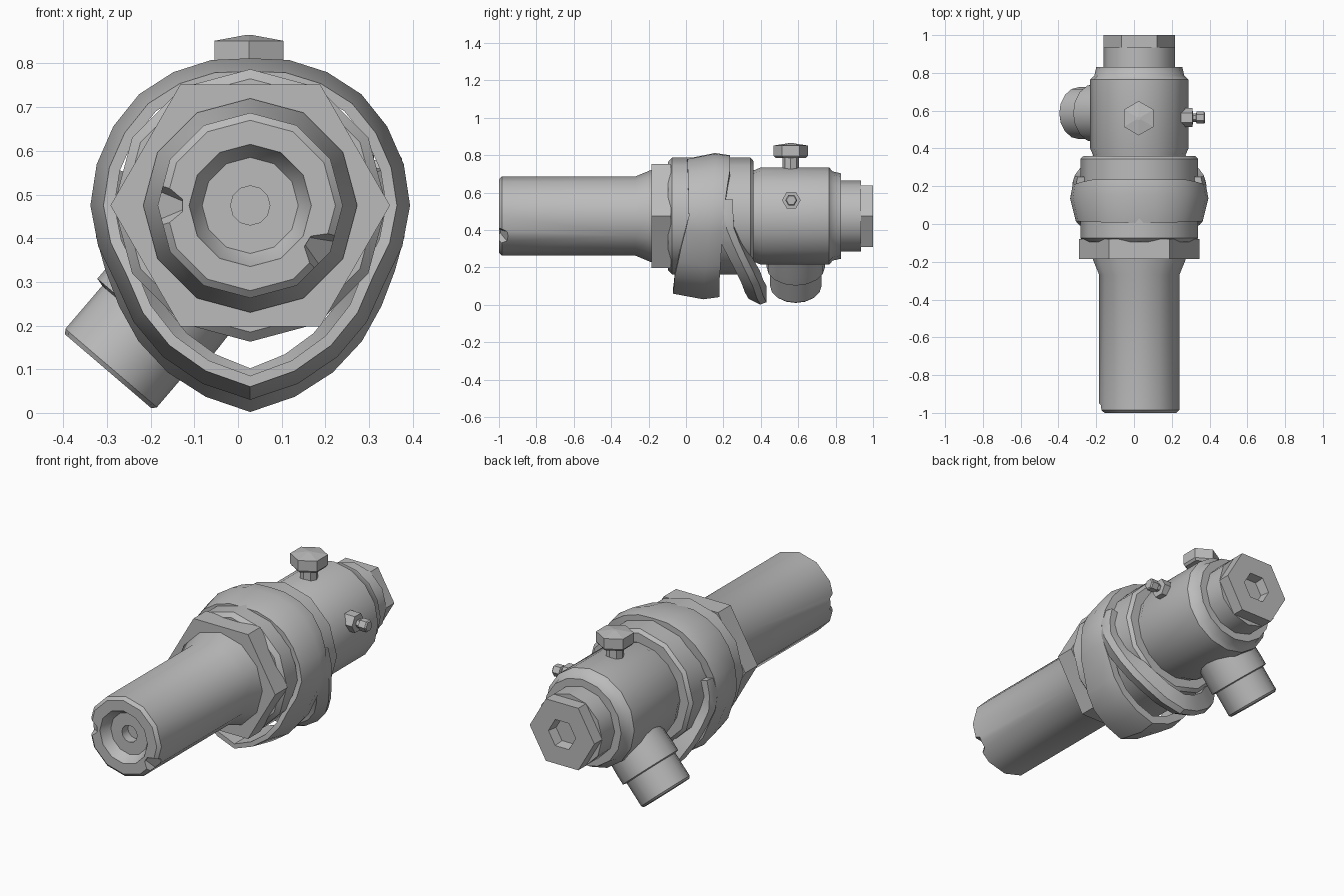
import bpy, bmesh, math
from mathutils import Vector, Matrix

old = bpy.data.objects.get("Cube")
if old:
    bpy.data.objects.remove(old, do_unlink=True)

CENTRE = Vector((0.028, 0, 0.475))

metal = bpy.data.materials.new("plain_grey_metal")
metal.use_nodes = True
metal.diffuse_color = (0.5, 0.5, 0.5, 1)
for node in metal.node_tree.nodes:
    if node.type == 'BSDF_PRINCIPLED':
        node.inputs["Base Color"].default_value = (0.5, 0.5, 0.5, 1)


def finish(name, bm):
    bmesh.ops.recalc_face_normals(bm, faces=bm.faces)
    mesh = bpy.data.meshes.new(name)
    bm.to_mesh(mesh)
    bm.free()
    mesh.materials.append(metal)
    obj = bpy.data.objects.new(name, mesh)
    bpy.context.collection.objects.link(obj)
    return obj


def smooth(obj, degrees=35):
    bpy.ops.object.select_all(action='DESELECT')
    obj.select_set(True)
    bpy.context.view_layer.objects.active = obj
    bpy.ops.object.shade_smooth_by_angle(angle=math.radians(degrees))


def bridge(bm, rings, closed=False):
    count = len(rings[0])
    pairs = list(zip(rings, rings[1:])) + ([(rings[-1], rings[0])] if closed else [])
    for a, b in pairs:
        for i in range(count):
            j = (i + 1) % count
            bm.faces.new((a[i], a[j], b[j], b[i]))
    if not closed:
        bm.faces.new(rings[0])
        bm.faces.new(rings[-1])


def turned(name, profile, sides, axis=(0, 1, 0), origin=CENTRE, spin=0.0):
    """Solid of (distance, radius) points along an axis; spin in sides."""
    axis = Vector(axis).normalized()
    up = Vector((0, 0, 1)) if abs(axis.z) < 0.9 else Vector((0, 1, 0))
    side = up.cross(axis).normalized()
    up = axis.cross(side)
    bm = bmesh.new()
    rings = []
    for d, r in profile:
        ring = []
        for i in range(sides):
            a = math.tau * (i + spin) / sides
            ring.append(bm.verts.new(origin + axis * d + (up * math.cos(a) + side * math.sin(a)) * r))
        rings.append(ring)
    bridge(bm, rings)
    return finish(name, bm)


def strap(name, stations, start, end, steps, inner):
    """Band swept round the main axis; stations are (angle, front, back, radius)."""
    bm = bmesh.new()
    closed = end - start >= 360
    rings = []
    for k in range(steps if closed else steps + 1):
        angle = start + (end - start) * k / steps
        fold = min(angle, 360 - angle)
        for lo, hi in zip(stations, stations[1:]):
            if fold <= hi[0] + 1e-6:
                break
        t = (fold - lo[0]) / (hi[0] - lo[0])
        y0, y1, r = (p + (q - p) * t for p, q in zip(lo[1:], hi[1:]))
        low = max(0.29, r - inner)
        a = math.radians(angle)
        out = Vector((math.sin(a), 0, math.cos(a)))
        section = ((y0, low), (y0, r - 0.03), (y0 + 0.65 * (y1 - y0), r), (y1, r - 0.012), (y1, low))
        rings.append([bm.verts.new(CENTRE + out * d + Vector((0, y, 0))) for y, d in section])
    bridge(bm, rings, closed)
    smooth(finish(name, bm))


# Long front tube with its socket and two edge notches
tube = turned("front_tube", [
    (-0.9, 0.045), (-0.95, 0.045), (-0.95, 0.11), (-0.99, 0.137), (-1, 0.14),
    (-1, 0.195), (-0.985, 0.212), (-0.27, 0.212), (-0.19, 0.245), (-0.17, 0.245)], 12)
for angle in (-32, 180):
    a = math.radians(angle)
    out = Vector((math.cos(a), 0, math.sin(a)))
    cutter = turned("notch_cutter", [(0.155, 0.02), (0.25, 0.1)], 6, out, CENTRE + Vector((0, -1.01, 0)))
    cutter.hide_render = True
    mod = tube.modifiers.new("notch", 'BOOLEAN')
    mod.operation = 'DIFFERENCE'
    mod.solver = 'EXACT'
    mod.object = cutter
    bpy.context.view_layer.objects.active = tube
    bpy.ops.object.modifier_apply(modifier=mod.name)
    bpy.data.objects.remove(cutter, do_unlink=True)
smooth(tube)

# Hex nut and large collar
smooth(turned("hex_nut", [(-0.185, 0.32), (-0.08, 0.32)], 6, spin=0.5))
smooth(turned("collar", [(-0.095, 0.29), (-0.075, 0.312), (0.345, 0.312), (0.36, 0.295)], 12))

# Rear body with stepped neck and hex end cap
smooth(turned("rear_body", [
    (0.34, 0.245), (0.365, 0.245), (0.4, 0.26), (0.765, 0.26), (0.785, 0.238), (0.83, 0.228)], 16))
smooth(turned("rear_neck", [(0.82, 0.19), (0.935, 0.19)], 12))
smooth(turned("end_cap", [(0.92, 0.19), (1, 0.19), (1, 0.08), (0.95, 0.07)], 6, spin=0.5))

# Teardrop strap and its slanting rear branch
strap("front_strap", [
    (0, 0.005, 0.235, 0.337), (45, 0.01, 0.235, 0.36), (90, 0.015, 0.2, 0.366),
    (120, -0.025, 0.19, 0.355), (150, -0.06, 0.18, 0.40), (180, -0.07, 0.18, 0.445)], 0, 360, 24, 0.055)
strap("rear_strap", [
    (75, 0.08, 0.25, 0.35), (100, 0.14, 0.255, 0.36), (120, 0.2, 0.3, 0.365),
    (150, 0.29, 0.39, 0.42), (180, 0.335, 0.43, 0.473)], 75, 285, 16, 0.1)

# Slanted lower outlet
smooth(turned("outlet", [
    (0.15, 0.15), (0.3, 0.157), (0.355, 0.157), (0.36, 0.138), (0.49, 0.138), (0.5, 0.13)],
    16, (-0.65, 0, -0.76), CENTRE + Vector((0, 0.587, 0))))

# Top knob
knob_base = Vector((0.025, 0.56, 0))
smooth(turned("knob_stem", [(0.7, 0.045), (0.79, 0.045)], 8, (0, 0, 1), knob_base))
smooth(turned("knob_head", [(0.785, 0.08), (0.797, 0.091), (0.852, 0.091), (0.865, 0.01)],
              6, (0, 0, 1), knob_base), 10)

# Side nipple
smooth(turned("side_nipple", [
    (0.2, 0.05), (0.31, 0.05), (0.312, 0.022), (0.328, 0.022), (0.332, 0.032), (0.37, 0.032), (0.376, 0.026)],
    6, (1, 0, 0), Vector((0, 0.563, 0.56)), 0.5))
